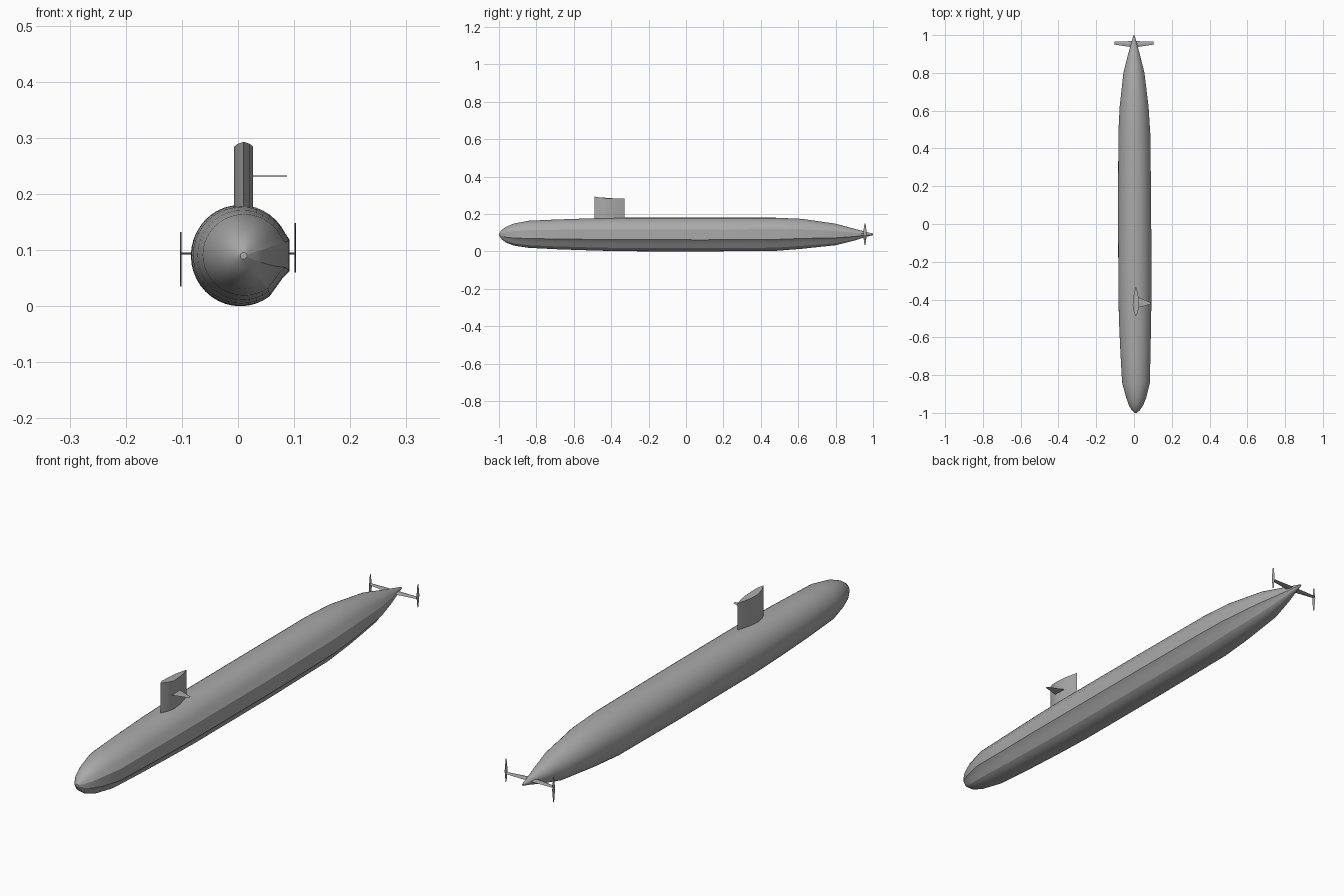
import bpy, bmesh, math
from mathutils import Vector

cube = bpy.data.objects.get("Cube")
if cube:
    bpy.data.objects.remove(cube, do_unlink=True)

grey = bpy.data.materials.new("hull grey")
grey.use_nodes = True
grey.diffuse_color = (0.4, 0.4, 0.4, 1)
grey.node_tree.nodes["Principled BSDF"].inputs["Base Color"].default_value = (0.4, 0.4, 0.4, 1)


def loft(name, rings, angle=None):
    """Skin a list of equal-sized point rings and cap both ends."""
    bm = bmesh.new()
    rows = [[bm.verts.new(p) for p in ring] for ring in rings]
    n = len(rows[0])
    for a, b in zip(rows, rows[1:]):
        for i in range(n):
            j = (i + 1) % n
            bm.faces.new((a[i], a[j], b[j], b[i]))
    bm.faces.new(rows[0])
    bm.faces.new(rows[-1])
    bmesh.ops.recalc_face_normals(bm, faces=bm.faces)
    mesh = bpy.data.meshes.new(name)
    bm.to_mesh(mesh)
    bm.free()
    obj = bpy.data.objects.new(name, mesh)
    bpy.context.collection.objects.link(obj)
    mesh.materials.append(grey)
    if angle:
        bpy.context.view_layer.objects.active = obj
        bpy.ops.object.select_all(action='DESELECT')
        obj.select_set(True)
        bpy.ops.object.shade_smooth_by_angle(angle=math.radians(angle))
    return obj


# Hull stations: y, centre x, half width, bottom z, top z
stations = [
    (-1.0, 0.01, 0.006, 0.084, 0.096),
    (-0.985, 0.01, 0.022, 0.064, 0.115),
    (-0.96, 0.011, 0.038, 0.046, 0.132),
    (-0.92, 0.012, 0.053, 0.031, 0.149),
    (-0.84, 0.011, 0.074, 0.019, 0.164),
    (-0.68, 0.008, 0.08, 0.011, 0.171),
    (-0.5, 0.006, 0.086, 0.005, 0.177),
    (-0.35, 0.005, 0.088, 0.001, 0.18),
    (0.1, 0.004, 0.088, 0.0, 0.18),
    (0.48, 0.002, 0.085, 0.003, 0.18),
    (0.62, 0.001, 0.077, 0.014, 0.174),
    (0.8, 0.0, 0.056, 0.033, 0.148),
    (0.9, 0.0, 0.031, 0.058, 0.121),
    (0.96, 0.0, 0.014, 0.077, 0.105),
    (1.0, 0.0, 0.003, 0.087, 0.095),
]

# Section outline with two broad flat panels low on the left side
SEGMENTS = 40
outline = []
for k in range(SEGMENTS):
    a = math.radians(k * 360 / SEGMENTS)
    outline.append(Vector((math.cos(a), math.sin(a))))
for start, end in ((-2, 2), (-6, -2)):
    p, q = outline[start].copy(), outline[end].copy()
    for k in range(start + 1, end):
        outline[k] = p.lerp(q, (k - start) / (end - start))
for k in range(-2, 3):
    outline[k].x *= 1.04

hull_rings = []
for y, cx, half, low, high in stations:
    mid, tall = (low + high) / 2, (high - low) / 2
    hull_rings.append([(cx + half * p.x, y, mid + tall * p.y) for p in outline])
loft("hull", hull_rings, 20)

# Sail: pointed lens section, top edge rising at the nose
half_lens = [(-0.49, 0.0), (-0.465, 0.011), (-0.43, 0.017), (-0.39, 0.014), (-0.36, 0.008), (-0.33, 0.0)]
lens = [(0.01 + w, y) for y, w in half_lens] + [(0.01 - w, y) for y, w in half_lens[-2:0:-1]]
bottom = [(x, y, 0.165) for x, y in lens]
top = [(x, y, 0.284 + 0.009 * max(0, (-0.43 - y) / 0.06)) for x, y in lens]
loft("sail", [bottom, top], 30)


def plane(name, x0, x1, z, root, tip, thick):
    """Thin horizontal fin from x0 to x1; root and tip give front and back y."""
    rings = []
    for x, (front, back) in ((x0, root), (x1, tip)):
        rings.append([(x, front, z), (x, (front + back) / 2, z + thick),
                      (x, back, z), (x, (front + back) / 2, z - thick)])
    return loft(name, rings)


# Single diving plane on the sail
plane("sail_plane", 0.015, 0.087, 0.232, (-0.445, -0.385), (-0.425, -0.415), 0.001)

# Stern planes with upright end fins
for side, label, low, high in ((1, "left", 0.06, 0.148), (-1, "right", 0.035, 0.132)):
    mid = (low + high) / 2
    plane(label + "_stern_plane", side * 0.008, side * 0.102, 0.094,
          (0.935, 0.968), (0.95, 0.966), 0.002)
    x = side * 0.102
    rings = []
    for z, chord in ((low, 0.003), (mid, 0.009), (high, 0.003)):
        rings.append([(x - 0.0015, 0.957, z), (x, 0.957 - chord, z),
                      (x + 0.0015, 0.957, z), (x, 0.957 + chord, z)])
    loft(label + "_end_fin", rings)
